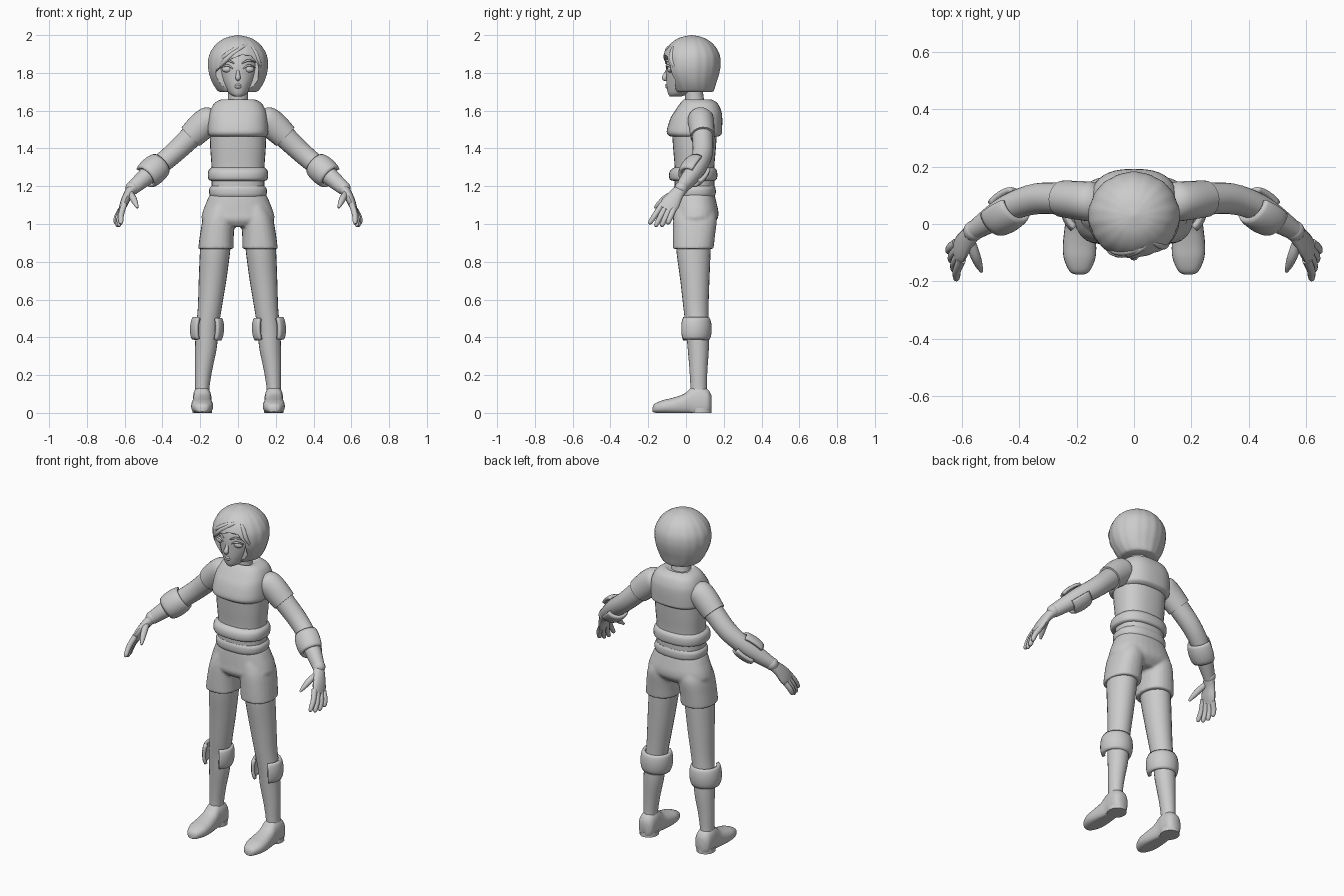
import bpy, bmesh
from math import sin, cos, pi, radians, sqrt, copysign
from mathutils import Vector

default_cube = bpy.data.objects.get("Cube")
if default_cube:
    bpy.data.objects.remove(default_cube, do_unlink=True)

grey = bpy.data.materials.new("plain grey")
grey.use_nodes = True
colour = (0.6, 0.6, 0.6, 1)
grey.diffuse_color = colour
grey.node_tree.nodes["Principled BSDF"].inputs["Base Color"].default_value = colour

X, Y, Z = Vector((1, 0, 0)), Vector((0, 1, 0)), Vector((0, 0, 1))


def finish(name, bm, mirror=False, angle=40):
    """Turn a bmesh into a shaded object, optionally mirrored in x."""
    bmesh.ops.recalc_face_normals(bm, faces=bm.faces)
    mesh = bpy.data.meshes.new(name)
    bm.to_mesh(mesh)
    bm.free()
    mesh.materials.append(grey)
    obj = bpy.data.objects.new(name, mesh)
    bpy.context.collection.objects.link(obj)
    bpy.ops.object.select_all(action='DESELECT')
    obj.select_set(True)
    bpy.context.view_layer.objects.active = obj
    bpy.ops.object.shade_smooth_by_angle(angle=radians(angle))
    if mirror:
        obj.modifiers.new("mirror", 'MIRROR').use_mirror_merge = False
    return obj


def spline(rings, steps):
    """Smooth a list of rings with Catmull-Rom interpolation."""
    rings = [Vector(r) for r in rings]
    out = []
    for i in range(len(rings) - 1):
        a, b, c = rings[max(i - 1, 0)], rings[i], rings[i + 1]
        d = rings[min(i + 2, len(rings) - 1)]
        for k in range(steps):
            t = k / steps
            out.append(b + (c - a) * (t / 2) + (a * 2 - b * 5 + c * 4 - d) * (t * t / 2)
                       + (b * 3 - a - c * 3 + d) * (t ** 3 / 2))
    return out + [rings[-1]]


def add_loft(bm, rings, axis=None, n=2, steps=4, seg=24, ripple=0, floor=False):
    """Skin rings of (x, y, z, radius, radius), along an axis or their own path."""
    rings = spline(rings, steps)
    loops = []
    for i, r in enumerate(rings):
        centre = r.to_3d() if len(r) == 3 else Vector(r[:3])
        tangent = axis or (Vector(rings[min(i + 1, len(rings) - 1)][:3])
                           - Vector(rings[max(i - 1, 0)][:3])).normalized()
        ref = X if axis else Y
        u = (ref - tangent * ref.dot(tangent)).normalized()
        v = tangent.cross(u) if axis != Y else Z
        loop = []
        for k in range(seg):
            a = 2 * pi * k / seg
            wave = 1 + ripple * sin(a * 13) * sin(a * 5)
            ca, sa = (copysign(abs(f) ** (2 / n), f) for f in (cos(a), sin(a)))
            p = centre + (u * max(r[3], .001) * ca + v * max(r[4], .001) * sa) * wave
            if floor:
                p.z = max(p.z, 0)
            loop.append(bm.verts.new(p))
        loops.append(loop)
    for a, b in zip(loops, loops[1:]):
        for k in range(seg):
            bm.faces.new((a[k], a[k - 1], b[k - 1], b[k]))
    bm.faces.new(loops[0])
    bm.faces.new(loops[-1])


def loft(name, rings, mirror=False, **options):
    bm = bmesh.new()
    add_loft(bm, rings, **options)
    return finish(name, bm, mirror)


def column(name, rings, **options):
    """Upright loft centred on x = 0 from (z, y, half width, half depth)."""
    return loft(name, [(0, y, z, w, d) for z, y, w, d in rings], axis=Z, **options)


def tube(name, points, radii, mirror=False, flat=1):
    return loft(name, [(*p, r, r * flat) for p, r in zip(points, radii)], mirror, seg=12)


def open_cuff(name, start, end, radius, opening, half_gap):
    """Padded band round a limb, left open toward one direction."""
    start, end = Vector(start), Vector(end)
    axis = (end - start).normalized()
    u = (opening - axis * opening.dot(axis)).normalized()
    v = axis.cross(u)
    bm = bmesh.new()
    rows = []
    for i in range(9):
        t = i / 8
        r = radius * (.86 + .14 * sin(pi * t) ** .6)
        arc = [half_gap + (2 * pi - 2 * half_gap) * k / 32 for k in range(33)]
        rows.append([bm.verts.new(start.lerp(end, t) + (u * cos(a) + v * sin(a)) * r) for a in arc])
    for a, b in zip(rows, rows[1:]):
        for k in range(32):
            bm.faces.new((a[k], a[k + 1], b[k + 1], b[k]))
    obj = finish(name, bm, True)
    solid = obj.modifiers.new("padding", 'SOLIDIFY')
    solid.thickness, solid.offset = .018, -1
    return obj


def ball(name, centre, size, mirror=False):
    bm = bmesh.new()
    bmesh.ops.create_uvsphere(bm, u_segments=20, v_segments=12, radius=1)
    for v in bm.verts:
        v.co = Vector(centre) + Vector(a * b for a, b in zip(v.co, size))
    return finish(name, bm, mirror)


# Head, neck and face
column("head", [(1.675, -.055, .02, .03), (1.69, -.04, .045, .055), (1.73, -.005, .075, .098),
                (1.78, .012, .1, .117), (1.84, .02, .115, .125), (1.9, .025, .112, .115),
                (1.95, .03, .07, .08)], seg=32)
column("neck", [(1.6, .055, .07, .06), (1.66, .045, .054, .05), (1.76, .035, .055, .05)])
tube("nose", [(0, -.095, 1.825), (0, -.107, 1.795), (0, -.114, 1.773), (0, -.1, 1.762)],
     [.006, .01, .014, .006])
ball("eyes", (.056, -.083, 1.82), (.03, .016, .018), True)
tube("upper_eyelids", [(.024, -.1, 1.82), (.055, -.101, 1.84), (.09, -.076, 1.828)],
     [.002, .006, .003], True)
tube("eyebrows", [(.02, -.107, 1.85), (.055, -.1, 1.866), (.095, -.075, 1.855)],
     [.003, .006, .002], True)
for lip, z in (("upper_lip", 1.735), ("lower_lip", 1.725)):
    tube(lip, [(-.026, -.09, z), (0, -.103, z), (.026, -.09, z)], [.002, .007, .002])

# Bobbed hair with a slanted fringe opening
hair = column("hair", [(1.7, .04, .098, .1), (1.71, .04, .112, .108), (1.75, .035, .137, .125),
                       (1.8, .03, .154, .145), (1.85, .03, .159, .152), (1.9, .03, .15, .145),
                       (1.95, .03, .118, .115), (1.985, .03, .067, .066), (2, .03, .004, .004)],
              seg=96, ripple=.012)
bm = bmesh.new()
outline = [(-.112, 1.66), (-.116, 1.81), (-.07, 1.86), (.02, 1.895), (.07, 1.89), (.108, 1.84), (.1, 1.66)]
face = bm.faces.new([bm.verts.new((x, -.3, z)) for x, z in outline])
side = bmesh.ops.extrude_face_region(bm, geom=[face])
for v in side["geom"]:
    if isinstance(v, bmesh.types.BMVert):
        v.co.y = -.055
cutter = finish("fringe_cutter", bm)
cutter.hide_render = True
cutter.hide_set(True)
cut = hair.modifiers.new("fringe", 'BOOLEAN')
cut.operation, cut.object, cut.solver = 'DIFFERENCE', cutter, 'EXACT'


def on_hair(x, z):
    return (x, .034 - .15 * sqrt(max(0, 1 - (x / .16) ** 2 - ((z - 1.845) / .155) ** 2)), z)


for i, (x, z) in enumerate([(-.135, 1.79), (-.12, 1.85), (-.05, 1.875), (.13, 1.8)]):
    path = [on_hair(.06 + (x - .06) * t, 1.95 + (z - 1.95) * t ** 1.5) for t in (0, .35, .7, 1)]
    tube("fringe_lock_%d" % (i + 1), path, [.003, .012, .012, .002])

# Torso: midriff, padded vest, waist bands
column("midriff", [(1.14, .045, .14, .1), (1.2, .045, .14, .105), (1.3, .045, .14, .105),
                   (1.4, .045, .147, .113), (1.5, .045, .15, .12)], n=2.4, seg=32)
column("vest", [(1.462, .045, .145, .125), (1.475, .045, .158, .143), (1.5, .045, .161, .146),
                (1.56, .055, .156, .137), (1.6, .064, .147, .122), (1.64, .068, .124, .098),
                (1.66, .06, .085, .07), (1.65, .055, .06, .055)], n=2.6, seg=40)
column("waist_band", [(1.228, .04, .14, .105), (1.236, .038, .156, .124), (1.262, .038, .16, .128),
                      (1.285, .04, .155, .122), (1.3, .044, .139, .105)], n=2.4, seg=32)
column("belt", [(1.145, .045, .146, .106), (1.16, .045, .152, .112), (1.185, .045, .152, .112),
                (1.2, .045, .141, .106)], n=2.4, seg=32)

# Shorts: hips and two legs fused together
bm = bmesh.new()
add_loft(bm, [(0, .04, .985, .1, .085), (0, .047, 1.02, .186, .116), (0, .052, 1.06, .188, .12),
              (0, .048, 1.12, .166, .112), (0, .045, 1.16, .148, .105)], axis=Z, n=2.3, seg=32)
for s in (1, -1):
    add_loft(bm, [(s * .117, .038, .868, .094, .108), (s * .112, .042, .94, .09, .112),
                  (s * .1, .048, 1.03, .085, .115), (s * .08, .045, 1.1, .07, .1)], axis=Z, n=2.3)
shorts = finish("shorts", bm)
fuse = shorts.modifiers.new("fuse", 'REMESH')
fuse.mode, fuse.voxel_size, fuse.use_smooth_shade = 'VOXEL', .008, True
soften = shorts.modifiers.new("soften", 'SMOOTH')
soften.iterations = 4

# Legs, boots and knee cuffs
loft("legs", [(.115, .04, .93, .08, .092), (.122, .04, .85, .08, .09), (.135, .047, .7, .073, .077),
              (.15, .053, .55, .063, .066), (.164, .06, .44, .06, .06), (.17, .065, .34, .057, .056),
              (.183, .066, .22, .045, .047), (.19, .067, .12, .038, .044), (.19, .068, .06, .045, .055)],
     True, axis=Z)
loft("shoes", [(.19, -.177, .018, .012, .012), (.19, -.165, .025, .035, .024), (.19, -.12, .032, .055, .036),
               (.19, -.07, .036, .058, .044), (.19, -.01, .045, .052, .056), (.19, .03, .06, .048, .075),
               (.19, .07, .06, .05, .085), (.19, .115, .055, .046, .07), (.19, .134, .05, .025, .045)],
     True, axis=Y, n=2.4, floor=True)
loft("heels", [(.19, .08, 0, .052, .056), (.19, .08, .025, .052, .055)], True, axis=Z, steps=1)
open_cuff("knee_cuffs", (.166, .046, .385), (.162, .046, .505), .09, -Y, radians(38))

# Arms with sleeves and elbow cuffs
loft("arms", [(.17, .08, 1.54, .06, .06), (.24, .087, 1.47, .056, .06), (.34, .088, 1.375, .054, .055),
              (.43, .06, 1.3, .048, .052), (.5, .015, 1.24, .044, .045), (.56, -.025, 1.188, .032, .036)],
     True)
loft("sleeves", [(.12, .078, 1.57, .05, .05), (.145, .078, 1.555, .068, .072), (.19, .082, 1.52, .068, .076),
                 (.25, .088, 1.463, .064, .069)], True)
open_cuff("elbow_cuffs", (.41, .07, 1.318), (.49, .018, 1.247), .076, Vector((.5, 1, .5)), radians(38))
ball("wrist_bands", (.56, -.024, 1.19), (.036, .036, .036), True)

# Hands: palm, thumb and four fingers
loft("palms", [(.555, -.02, 1.193, .03, .03), (.585, -.055, 1.15, .04, .024),
               (.605, -.085, 1.105, .05, .021), (.617, -.105, 1.075, .042, .015)], True, seg=16)
tube("thumbs", [(.572, -.055, 1.165), (.556, -.105, 1.138), (.543, -.14, 1.11), (.532, -.166, 1.086)],
     [.016, .018, .014, .006], True)
for i, finger in enumerate(("index", "middle", "ring", "little")):
    t = i / 3
    root = Vector((.602, -.125, 1.105)).lerp(Vector((.62, -.066, 1.075)), t)
    tip = Vector((.622, -.195, 1.0)).lerp(Vector((.65, -.098, 1.0)), t) - Z * .016 * sin(pi * t)
    tube(finger + "_fingers", [root, root.lerp(tip, .5) + X * .006, root.lerp(tip, .9), tip],
         [.016, .015, .012, .005], True)
